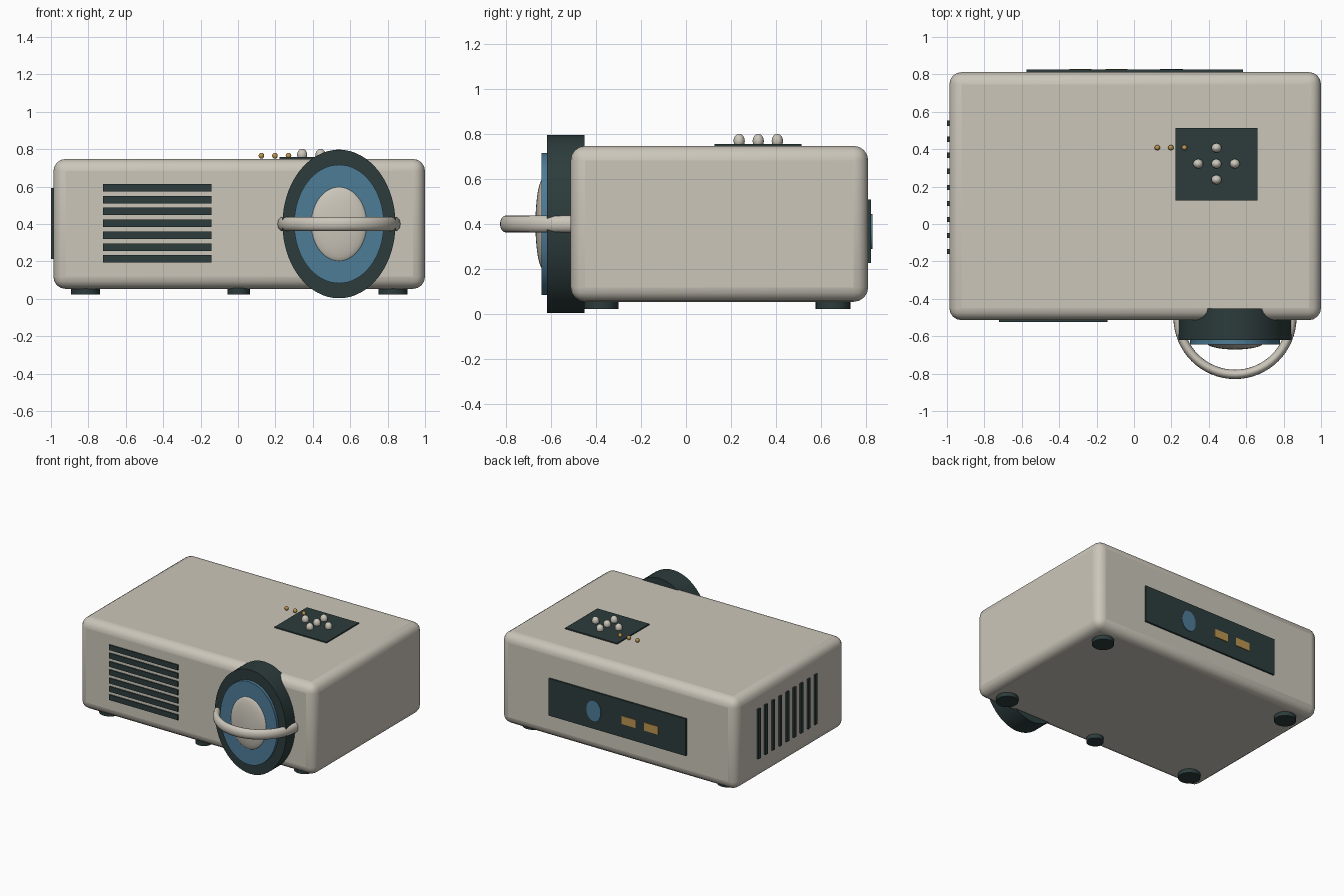
import bpy
import math

if "Cube" in bpy.data.objects:
    bpy.data.objects.remove(bpy.data.objects["Cube"])


def material(name, rgb):
    m = bpy.data.materials.new(name)
    m.diffuse_color = (*rgb, 1)
    m.use_nodes = True
    m.node_tree.nodes["Principled BSDF"].inputs["Base Color"].default_value = m.diffuse_color
    return m


BEIGE = material("warm_beige", (0.60, 0.565, 0.49))
DARK = material("dark_slate", (0.026, 0.045, 0.045))
BLUE = material("steel_blue", (0.075, 0.20, 0.31))
GOLD = material("amber", (0.50, 0.30, 0.08))


def finish(name, mat, scale=(1, 1, 1), smooth=True):
    ob = bpy.context.object
    ob.name = name
    ob.scale = scale
    bpy.ops.object.transform_apply(location=False, rotation=True, scale=True)
    ob.data.materials.append(mat)
    if smooth:
        bpy.ops.object.shade_smooth_by_angle(angle=math.radians(40))
    return ob


def box(name, mat, x, y, z):
    """Box from (min, max) pairs on each axis."""
    bpy.ops.mesh.primitive_cube_add(size=1, location=[sum(p) / 2 for p in (x, y, z)])
    return finish(name, mat, [p[1] - p[0] for p in (x, y, z)], False)


def disc_y(name, mat, x, z, rx, rz, y0, y1):
    """Elliptical cylinder lying along y."""
    bpy.ops.mesh.primitive_cylinder_add(vertices=64, radius=1, depth=1,
                                        location=(x, (y0 + y1) / 2, z))
    ob = bpy.context.object
    ob.rotation_euler.x = math.pi / 2
    return finish(name, mat, (rx, rz, y1 - y0))


def ball(name, mat, loc, radii, seg=24):
    bpy.ops.mesh.primitive_uv_sphere_add(segments=seg, ring_count=seg // 2, location=loc)
    return finish(name, mat, radii)


# Rounded case
case = box("case", BEIGE, (-0.987, 1.0), (-0.514, 0.812), (0.053, 0.748))
bevel = case.modifiers.new("rounding", "BEVEL")
bevel.width = 0.065
bevel.segments = 4
bpy.ops.object.shade_smooth_by_angle(angle=math.radians(40))

# Feet
feet = [(sx + 0.007, y, 0.077) for sx in (-0.822, 0.822) for y in (-0.377, 0.655)]
for x, y, r in feet + [(0.003, -0.415, 0.06)]:
    bpy.ops.mesh.primitive_cylinder_add(vertices=32, radius=r, depth=0.04,
                                        location=(x, y, 0.042))
    finish("foot", DARK)

# Lens barrel, coloured ring and domed glass
LX, LZ = 0.54, 0.4
disc_y("lens_barrel", DARK, LX, LZ, 0.302, 0.397, -0.62, -0.453)
disc_y("lens_ring", BLUE, LX, LZ, 0.24, 0.317, -0.643, -0.60)
ball("lens_glass", BEIGE, (LX, -0.635, LZ), (0.152, 0.036, 0.202), 48)

# Hoop in front of the lens
bpy.ops.mesh.primitive_torus_add(major_segments=64, minor_segments=16, location=(LX, -0.5, LZ),
                                 major_radius=0.304, minor_radius=0.025)
finish("lens_hoop", BEIGE, (1, 1, 1.5))

# Front grille slats
for i in range(7):
    z = 0.213 + i * 0.0635
    box("front_slat", DARK, (-0.723, -0.143), (-0.523, -0.50), (z - 0.02, z + 0.02))

# Left side grille slats
for i in range(9):
    y = -0.147 + i * 0.0857
    box("side_slat", DARK, (-1.0, -0.97), (y - 0.014, y + 0.014), (0.212, 0.592))

# Top control pad with cross of buttons
box("control_pad", DARK, (0.222, 0.66), (0.126, 0.514), (0.74, 0.757))
for dx, dy in ((0, 0), (1, 0), (-1, 0), (0, 1), (0, -1)):
    ball("button", BEIGE, (0.441 + dx * 0.098, 0.322 + dy * 0.085, 0.77), (0.027, 0.025, 0.032))

# Indicator lights
for i in range(3):
    ball("indicator_light", GOLD, (0.125 + i * 0.0725, 0.408, 0.765), (0.015, 0.014, 0.016), 16)

# Back connector panel with round and square sockets
box("back_panel", DARK, (-0.575, 0.583), (0.80, 0.825), (0.227, 0.51))
disc_y("round_socket", BLUE, 0.2, 0.367, 0.061, 0.078, 0.82, 0.83)
for x in (-0.286, -0.094):
    box("square_socket", GOLD, (x - 0.059, x + 0.059), (0.82, 0.83), (0.33, 0.392))
